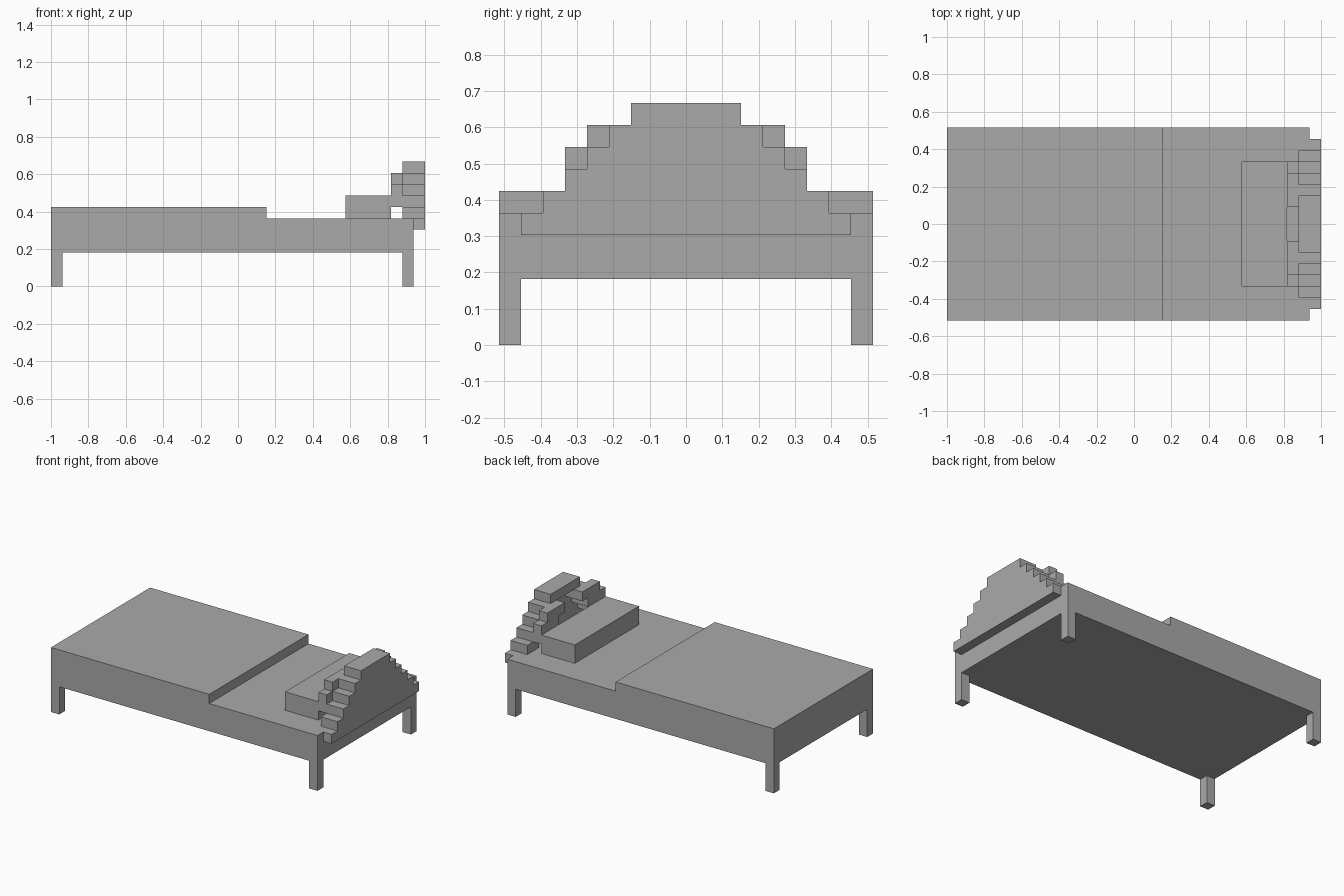
import bpy
import bmesh
from mathutils import Vector

if "Cube" in bpy.data.objects:
    bpy.data.objects.remove(bpy.data.objects["Cube"], do_unlink=True)

U = 2 / 33        # one block of the blocky grid
END = 16.5        # half length in blocks
SIDE = 8.5        # half width in blocks

grey = bpy.data.materials.new("plain_grey")
grey.use_nodes = True
grey.diffuse_color = (0.4, 0.4, 0.4, 1)
grey.node_tree.nodes["Principled BSDF"].inputs["Base Color"].default_value = (0.4, 0.4, 0.4, 1)


def blocks(name, boxes):
    """One object from boxes given as (x0, x1, y0, y1, z0, z1) in blocks."""
    bm = bmesh.new()
    for x0, x1, y0, y1, z0, z1 in boxes:
        lo, hi = Vector((x0, y0, z0)), Vector((x1, y1, z1))
        for v in bmesh.ops.create_cube(bm, size=1)["verts"]:
            v.co = ((lo + hi) / 2 + v.co * (hi - lo)) * U
    mesh = bpy.data.meshes.new(name)
    bm.to_mesh(mesh)
    bm.free()
    mesh.materials.append(grey)
    obj = bpy.data.objects.new(name, mesh)
    bpy.context.collection.objects.link(obj)
    return obj


def both_sides(x0, x1, inner, outer, z):
    """A pair of one-block-high boxes mirrored across the length of the bed."""
    return [(x0, x1, inner, outer, z, z + 1), (x0, x1, -outer, -inner, z, z + 1)]


# Mattress, cover and pillow
blocks("mattress_base", [(-END, END - 1, -SIDE, SIDE, 3, 6)])
blocks("blanket", [(-END, 2.5, -SIDE, SIDE, 6, 7)])
blocks("pillow", [(9.5, 13.5, -5.5, 5.5, 6, 8)])

# Four corner legs
for end, x in (("foot", -END), ("head", END - 2)):
    for side, y in (("right", -SIDE), ("left", SIDE - 1)):
        blocks(f"{end}_leg_{side}", [(x, x + 1, y, y + 1, 0, 3)])

# Stepped headboard panel, one block narrower per side on each row
blocks("headboard_panel",
       [(END - 1, END, z - 12.5, 12.5 - z, z, z + 1) for z in range(5, 11)])

# Stepped arch on the inside of the panel, closed by the cap
arch = [(END - 2, END - 1, -2.5, 2.5, 10, 11)]
for z in range(6, 10):
    arch += both_sides(END - 2, END - 1, 10.5 - z, 12.5 - z, z)
blocks("headboard_arch", arch)

# Raised trim in front of the arch
trim = []
for z, inner, outer in ((7, 3.5, 5.5), (8, 2.5, 5.5), (9, 1.5, 4.5)):
    trim += both_sides(END - 3, END - 2, inner, outer, z)
blocks("headboard_trim", trim)
